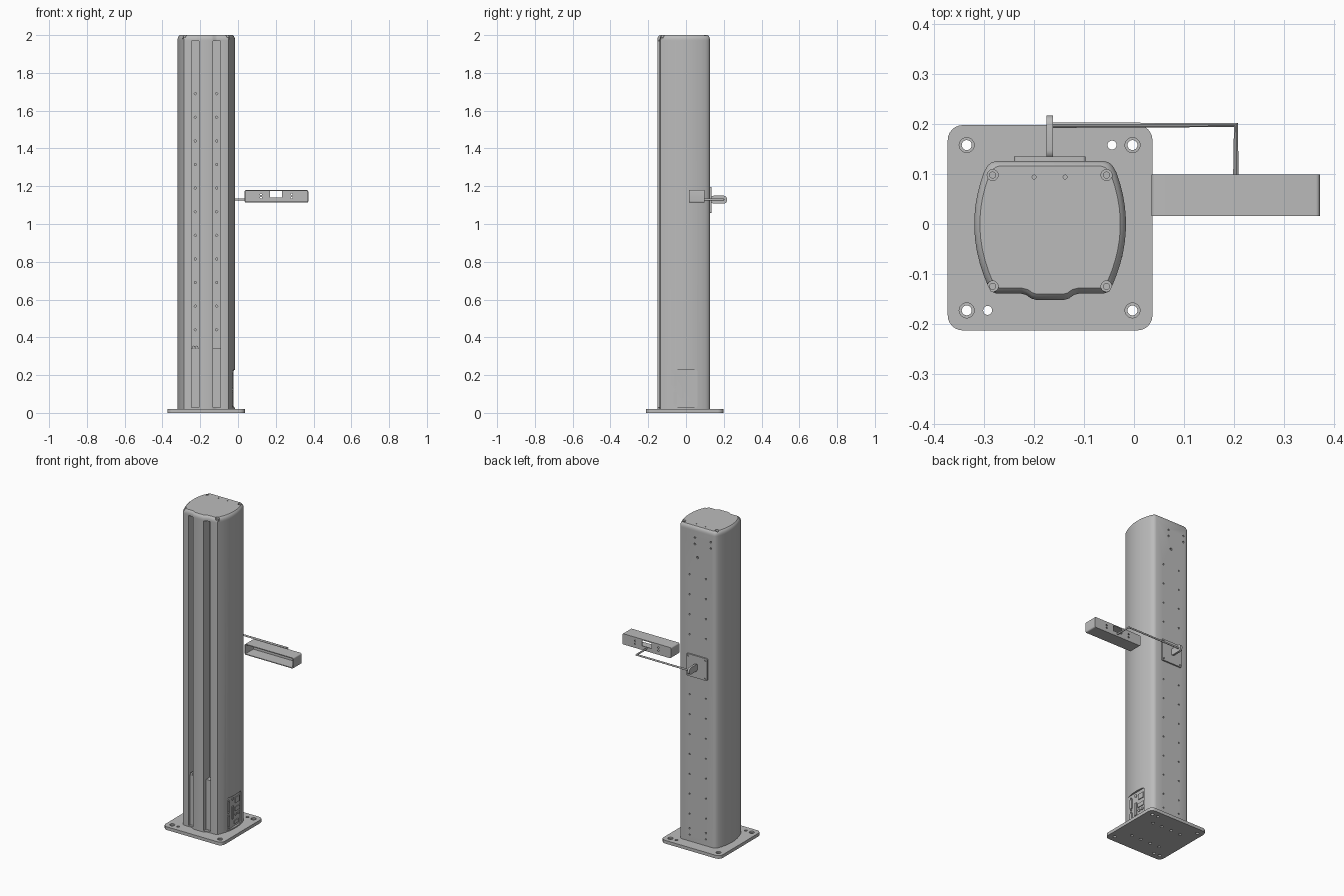
import bpy, bmesh, math
from mathutils import Matrix, Vector

if "Cube" in bpy.data.objects:
    bpy.data.objects.remove(bpy.data.objects["Cube"])

grey = bpy.data.materials.new("machine grey")
grey.use_nodes = True
grey.diffuse_color = (0.5, 0.5, 0.5, 1)
grey.node_tree.nodes["Principled BSDF"].inputs["Base Color"].default_value = (0.5, 0.5, 0.5, 1)

CX = -0.168  # column centre line
TURN = {"X": Matrix.Rotation(math.pi / 2, 4, "Y"),
        "Y": Matrix.Rotation(-math.pi / 2, 4, "X"),
        "Z": Matrix.Identity(4)}


def finish(name, bm):
    bmesh.ops.recalc_face_normals(bm, faces=bm.faces)
    mesh = bpy.data.meshes.new(name)
    bm.to_mesh(mesh)
    bm.free()
    mesh.materials.append(grey)
    ob = bpy.data.objects.new(name, mesh)
    bpy.context.collection.objects.link(ob)
    return ob


def add_box(bm, x, y, z):
    size = [b - a for a, b in (x, y, z)]
    mid = Vector([(a + b) / 2 for a, b in (x, y, z)])
    bmesh.ops.create_cube(bm, size=1, matrix=Matrix.Translation(mid) @ Matrix.Diagonal((*size, 1)))


def add_rod(bm, centre, r, depth, axis="Z", sides=12):
    bmesh.ops.create_cone(bm, cap_ends=True, segments=sides, radius1=r, radius2=r, depth=depth,
                          matrix=Matrix.Translation(centre) @ TURN[axis])


def box(name, x, y, z, axis=None, radius=0):
    """Box with the four edges along one axis rounded."""
    bm = bmesh.new()
    add_box(bm, x, y, z)
    if axis:
        i = "XYZ".index(axis)
        edges = [e for e in bm.edges if abs(e.verts[0].co[i] - e.verts[1].co[i]) > 1e-5]
        bmesh.ops.bevel(bm, geom=edges, offset=radius, segments=6, profile=0.5, affect="EDGES")
    return finish(name, bm)


def loft(name, outline, rings):
    """Skin copies of an outline, each given as height and scale."""
    bm = bmesh.new()
    loops = [[bm.verts.new((CX + x * s, y * s, z)) for x, y in outline] for z, s in rings]
    n = len(outline)
    for a, b in zip(loops, loops[1:]):
        for i in range(n):
            bm.faces.new((a[i], a[(i + 1) % n], b[(i + 1) % n], b[i]))
    bm.faces.new(loops[0])
    bm.faces.new(loops[-1])
    return finish(name, bm)


def activate(ob):
    bpy.ops.object.select_all(action="DESELECT")
    ob.select_set(True)
    bpy.context.view_layer.objects.active = ob


def cut(ob, bm):
    """Subtract the given shapes and discard the cutter."""
    cutter = bm if isinstance(bm, bpy.types.Object) else finish("cutter", bm)
    cutter.hide_render = True
    mod = ob.modifiers.new("cut", "BOOLEAN")
    mod.object = cutter
    mod.operation = "DIFFERENCE"
    mod.solver = "EXACT"
    activate(ob)
    bpy.ops.object.modifier_apply(modifier=mod.name)
    bpy.data.objects.remove(cutter)


# Column outline: bowed sides, flat back, raised rib at the front
half = [(0.028, -0.152), (0.038, -0.149), (0.048, -0.142), (0.06, -0.139), (0.108, -0.139),
        (0.119, -0.135)]
half += [(0.152 - 1.8 * y * y, y) for y in [-0.125 + 0.0229 * i for i in range(11)]]
half += [(0.125, 0.117), (0.118, 0.123), (0.108, 0.126)]
outline = half + [(-x, y) for x, y in reversed(half)]
column = loft("column", outline, [(0.02, 1), (1.972, 1)])
cap = loft("top_cap", outline, [(1.972, 1), (1.98, 1), (1.988, 0.985), (1.995, 0.96), (2.0, 0.925)])

# Two front slots
SLOTS = (-0.058, 0.055)
bm = bmesh.new()
for s in SLOTS:
    add_box(bm, (CX + s - 0.02, CX + s + 0.02), (-0.2, -0.09), (0.028, 1.968))
cut(column, bm)

# Rows of small holes in the slots and on the back
bm = bmesh.new()
heights = [1.69 - 0.125 * i for i in range(13)]
for s in SLOTS:
    for z in heights:
        if z > 0.4:
            add_rod(bm, (CX + s, -0.09, z), 0.006, 0.02, "Y", 8)
        add_rod(bm, (CX + s, 0.126, z), 0.005, 0.02, "Y", 8)
    for z in (0.06, 0.1):
        add_rod(bm, (CX + s, 0.126, z), 0.005, 0.02, "Y", 8)
for x in (-0.15, -0.26):
    for z in (1.89, 1.93):
        add_rod(bm, (x, 0.126, z), 0.006, 0.02, "Y", 8)
add_rod(bm, (CX, 0.126, 1.81), 0.008, 0.02, "Y", 10)
cut(column, bm)

# Covers in the lower part of the slots, with a small stop on one
for label, s in zip(("right", "left"), SLOTS):
    box(label + "_slot_cover", (CX + s - 0.02, CX + s + 0.02), (-0.126, -0.088), (0.028, 0.34))
bm = bmesh.new()
for x in (-0.008, 0.008):
    add_rod(bm, (CX + SLOTS[0] + x, -0.11, 0.348), 0.008, 0.03, "Y")
finish("slot_stop", bm)

# Screw recesses in the cap
SCREWS = [(x, y) for x in (-0.283, -0.055) for y in (-0.125, 0.098)]
bm = bmesh.new()
for x, y in SCREWS:
    add_rod(bm, (x, y, 1.995), 0.011, 0.03, sides=20)
for x in (-0.2, -0.138):
    add_rod(bm, (x, 0.094, 2.0), 0.004, 0.02)
cut(cap, bm)
bm = bmesh.new()
for x, y in SCREWS:
    add_rod(bm, (x, y, 1.984), 0.007, 0.01, sides=16)
finish("cap_screws", bm)

# Recessed connector panel low on the left side
PANEL = -0.028
cut(column, box("panel_cutter", (PANEL, 0.05), (-0.085, 0.062), (0.028, 0.228), "X", 0.012))
bm = bmesh.new()
for y, z in (((-0.066, -0.048), (0.14, 0.2)), ((-0.066, -0.048), (0.045, 0.11)),
             ((-0.024, -0.008), (0.08, 0.16)), ((0.01, 0.05), (0.17, 0.205)),
             ((0.005, 0.055), (0.12, 0.145)), ((0.0, 0.04), (0.042, 0.063))):
    add_box(bm, (PANEL - 0.005, PANEL + 0.005), y, z)
for y, z in ((0.014, 0.1), (0.042, 0.1), (-0.016, 0.205)):
    add_rod(bm, (PANEL, y, z), 0.009, 0.01, "X", 16)
for z in (0.133, 0.207, 0.037, 0.117):
    add_rod(bm, (PANEL, -0.057, z), 0.005, 0.01, "X")
finish("connectors", bm)

# Base plate with counterbored bolt holes
base = box("base_plate", (-0.373, 0.037), (-0.213, 0.198), (0, 0.02), "Z", 0.03)
BOLTS = [(x, y) for x in (-0.335, -0.003) for y in (-0.173, 0.158)]
bm = bmesh.new()
for x, y in BOLTS:
    add_rod(bm, (x, y, 0.02), 0.015, 0.016, sides=24)
for x, y in ((-0.044, 0.158), (-0.293, -0.173)):
    add_rod(bm, (x, y, 0.01), 0.009, 0.06, sides=20)
for x in (-0.1, -0.035, 0.035, 0.1):  # fixing holes underneath
    for y in (-0.1, 0.085):
        add_rod(bm, (CX + x, y, 0), 0.009, 0.02)
cut(base, bm)
bm = bmesh.new()
for x, y in BOLTS:
    add_rod(bm, (x, y, 0.01), 0.01, 0.06, sides=20)
cut(base, bm)

# Mounting plate on the back with a lug
plate = box("mount_plate", (-0.24, -0.097), (0.125, 0.135), (1.058, 1.196), "Y", 0.006)
bm = bmesh.new()
for x in (-0.228, -0.109):
    for z in (1.07, 1.184):
        add_rod(bm, (x, 0.135, z), 0.005, 0.012, "Y")
cut(plate, bm)
box("mount_lug", (-0.175, -0.162), (0.13, 0.217), (1.108, 1.15), "X", 0.018)

# Bent support rod
curve = bpy.data.curves.new("support_rod", "CURVE")
curve.dimensions = "3D"
curve.bevel_depth = 0.0055
curve.bevel_resolution = 3
curve.use_fill_caps = True
spline = curve.splines.new("POLY")
path = [(-0.165, 0.198), (0.204, 0.198), (0.204, 0.097)]
spline.points.add(len(path) - 1)
for p, (x, y) in zip(spline.points, path):
    p.co = (x, y, 1.129, 1)
curve.materials.append(grey)
rod = bpy.data.objects.new("support_rod", curve)
bpy.context.collection.objects.link(rod)
activate(rod)
bpy.ops.object.convert(target="MESH")

# Open-fronted housing with a window and screw holes in its back wall
housing = box("sensor_housing", (0.035, 0.372), (0.016, 0.099), (1.113, 1.18), "Y", 0.008)
cut(housing, box("cavity", (0.04, 0.367), (0.0, 0.094), (1.118, 1.175), "Y", 0.004))
bm = bmesh.new()
add_box(bm, (0.17, 0.234), (0.08, 0.12), (1.139, 1.174))
for x in (0.122, 0.284):
    for z in (1.139, 1.157):
        add_rod(bm, (x, 0.097, z), 0.005, 0.03, "Y")
cut(housing, bm)

# Smooth the curved parts, keep real edges sharp
for ob in [o for o in bpy.context.scene.objects if o.type == "MESH" and grey.name in o.data.materials]:
    activate(ob)
    bpy.ops.object.shade_smooth_by_angle(angle=math.radians(30))
